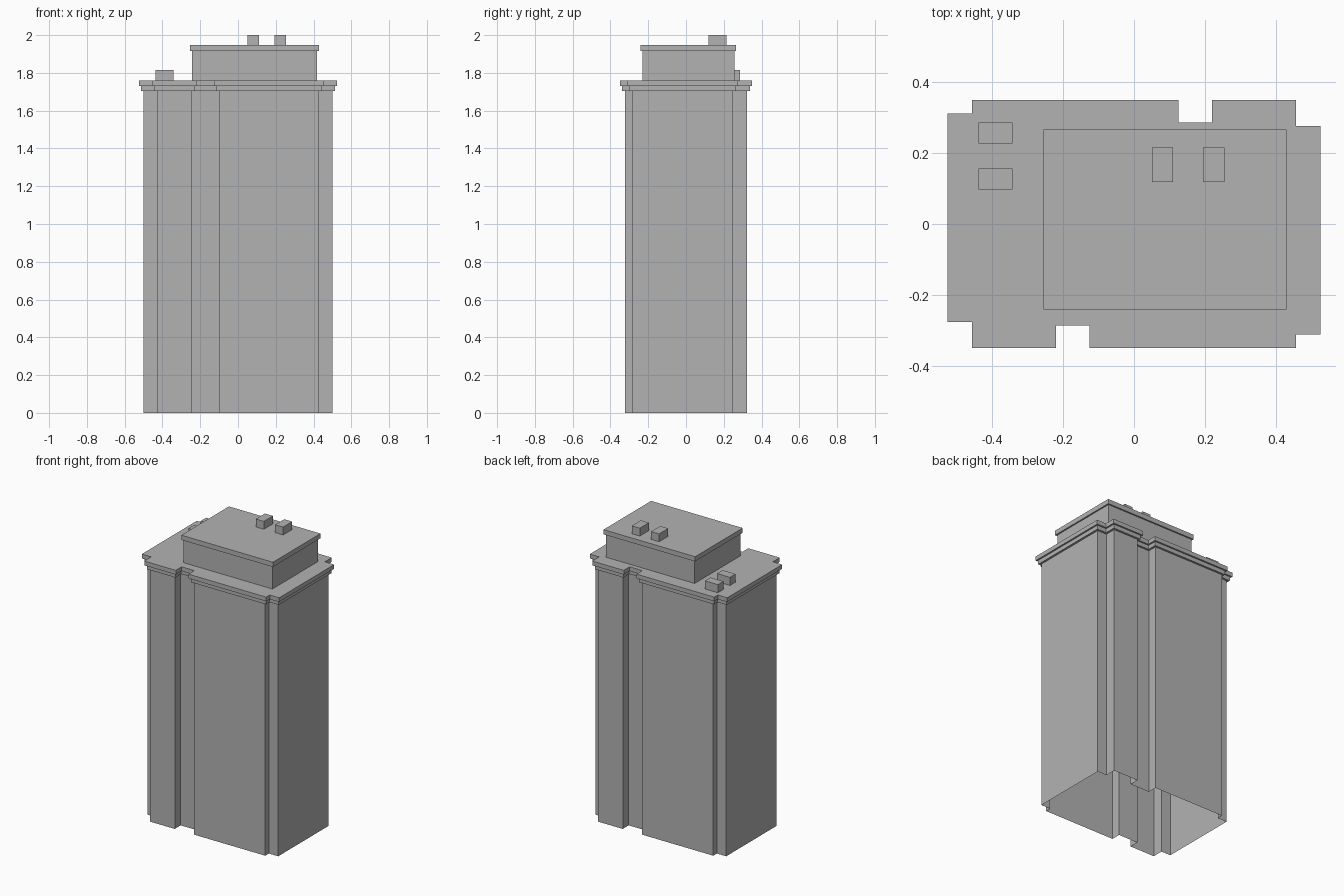
import bpy
import bmesh
from mathutils import Vector

if "Cube" in bpy.data.objects:
    bpy.data.objects.remove(bpy.data.objects["Cube"], do_unlink=True)

grey = bpy.data.materials.new("concrete_grey")
grey.use_nodes = True
colour = (0.45, 0.45, 0.45, 1)
grey.diffuse_color = colour
grey.node_tree.nodes["Principled BSDF"].inputs["Base Color"].default_value = colour


def offset(outline, d):
    """Push a counter-clockwise, right-angled outline outward by d."""
    result = []
    for i, p in enumerate(outline):
        a = (p - outline[i - 1]).normalized()
        b = (outline[(i + 1) % len(outline)] - p).normalized()
        result.append(p + d * Vector((a.y + b.y, -a.x - b.x)))
    return result


def stepped_block(name, outline, steps):
    """Stack (offset, height) rings into a capped shell, open underneath."""
    bm = bmesh.new()
    rings = [[bm.verts.new((p.x, p.y, z)) for p in offset(outline, d)]
             for d, z in steps]
    n = len(outline)
    for low, high in zip(rings, rings[1:]):
        for i in range(n):
            j = (i + 1) % n
            bm.faces.new((low[i], low[j], high[j], high[i]))
    bm.faces.new(rings[-1])
    mesh = bpy.data.meshes.new(name)
    bm.to_mesh(mesh)
    bm.free()
    mesh.materials.append(grey)
    obj = bpy.data.objects.new(name, mesh)
    bpy.context.collection.objects.link(obj)
    return obj


def rectangle(x0, x1, y0, y1):
    return [Vector(p) for p in ((x0, y0), (x1, y0), (x1, y1), (x0, y1))]


# Tower with stepped cornice; its back half is the front half turned around
half = [Vector(p) for p in (
    (-0.5, -0.25), (-0.43, -0.25), (-0.43, -0.324), (-0.245, -0.324),
    (-0.245, -0.261), (-0.1, -0.261), (-0.1, -0.324), (0.43, -0.324),
    (0.43, -0.286), (0.5, -0.286))]
ROOF = 1.76
stepped_block("tower_and_cornice", half + [-p for p in half],
              [(0, 0), (0, 1.704), (0.014, 1.704), (0.014, 1.731),
               (0.025, 1.731), (0.025, ROOF)])

# Penthouse with overhanging roof cap
CAP = 1.947
stepped_block("penthouse", rectangle(-0.244, 0.419, -0.231, 0.256),
              [(0, ROOF), (0, 1.915), (0.01, 1.915), (0.01, CAP)])

# Vents on the penthouse roof
for side, x in (("right", 0.05), ("left", 0.194)):
    stepped_block("penthouse_vent_" + side,
                  rectangle(x, x + 0.06, 0.118, 0.215), [(0, CAP), (0, 2)])

# Vents on the main roof
for side, y in (("front", 0.097), ("back", 0.226)):
    stepped_block("roof_vent_" + side,
                  rectangle(-0.437, -0.341, y, y + 0.059),
                  [(0, ROOF), (0, 1.815)])
